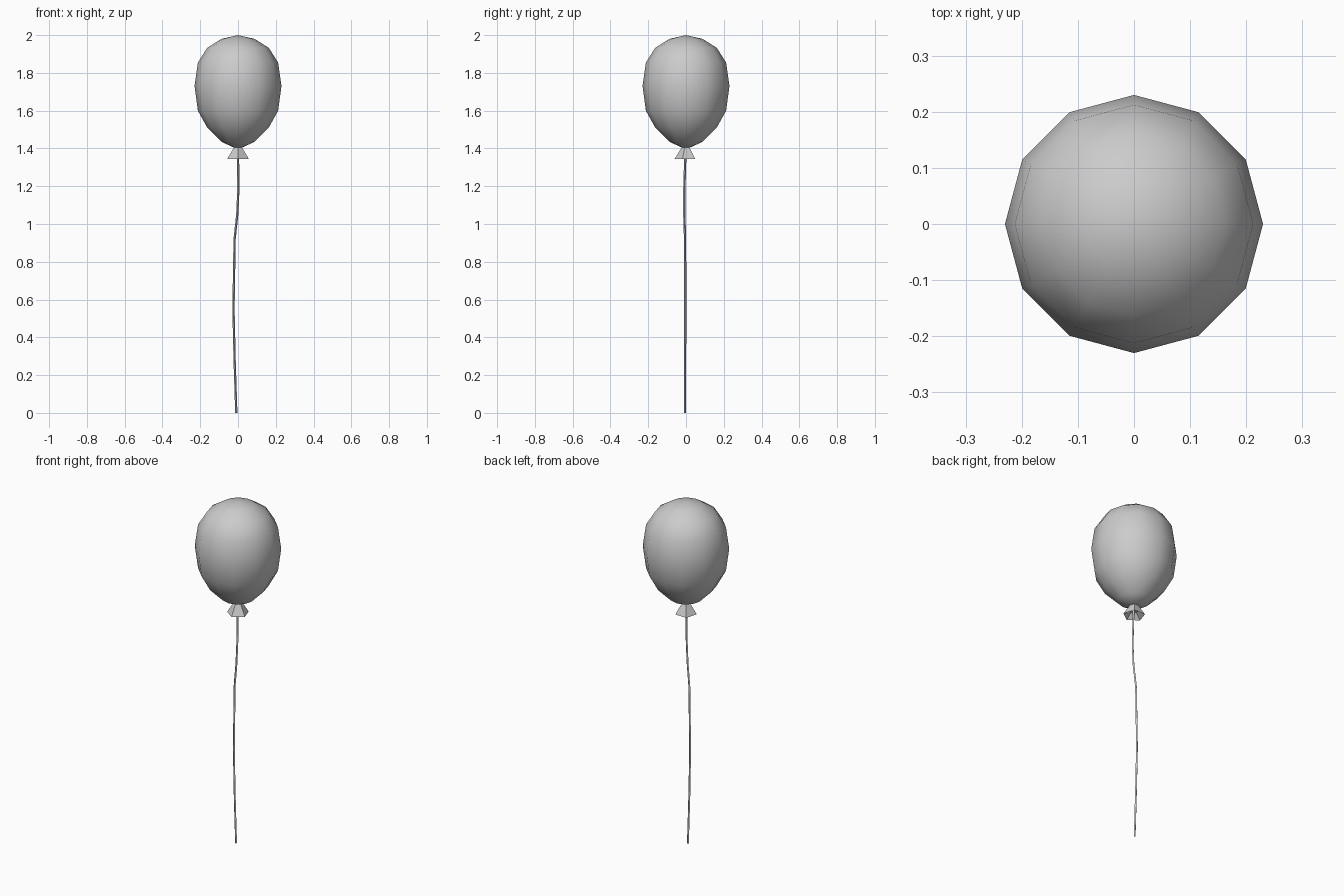
import bpy, bmesh
from math import pi, sin, cos
from mathutils import Vector

cube = bpy.data.objects.get("Cube")
if cube:
    bpy.data.objects.remove(cube)

# One plain grey for every part
grey = bpy.data.materials.new("soft grey")
grey.use_nodes = True
COLOUR = (0.6, 0.6, 0.6, 1)
grey.diffuse_color = COLOUR
grey.node_tree.nodes["Principled BSDF"].inputs["Base Color"].default_value = COLOUR


def add_object(name, bm, smooth):
    mesh = bpy.data.meshes.new(name)
    for face in bm.faces:
        face.smooth = smooth
    bm.to_mesh(mesh)
    bm.free()
    mesh.materials.append(grey)
    obj = bpy.data.objects.new(name, mesh)
    bpy.context.collection.objects.link(obj)
    return obj


def bridge(bm, low, high):
    n = len(low)
    for i in range(n):
        j = (i + 1) % n
        bm.faces.new((low[i], low[j], high[j], high[i]))


def ring(bm, centre, radius, sides, start=0.0):
    angles = [start + 2 * pi * i / sides for i in range(sides)]
    return [bm.verts.new(Vector(centre) + Vector((radius * cos(a), radius * sin(a), 0)))
            for a in angles]


# Balloon: twelve sides, rounded top and tapered bottom
bm = bmesh.new()
heights = [1.435, 1.51, 1.60, 1.73, 1.855, 1.933, 1.98]
rings = [ring(bm, (0, 0, z), 0.23 * sin(pi * (k + 1) / 8), 12)
         for k, z in enumerate(heights)]
for low, high in zip(rings, rings[1:]):
    bridge(bm, low, high)
bottom = bm.verts.new((0, 0, 1.395))
top = bm.verts.new((0, 0, 2.0))
for i in range(12):
    j = (i + 1) % 12
    bm.faces.new((rings[0][j], rings[0][i], bottom))
    bm.faces.new((rings[-1][i], rings[-1][j], top))
add_object("balloon", bm, True)

# Knot: flared five-sided skirt, hollow underneath
bm = bmesh.new()
rim = ring(bm, (0, 0, 1.345), 0.06, 5, -pi / 2)
neck = ring(bm, (0, 0, 1.405), 0.023, 5, -pi / 2)
inner = ring(bm, (0, 0, 1.375), 0.025, 5, -pi / 2)
bridge(bm, rim, neck)
bridge(bm, inner, rim)
bm.faces.new(neck)
bm.faces.new(inner[::-1])
add_object("knot", bm, False)

# String: thin four-sided strand with a gentle wave
path = [(0, -0.003, 1.38), (0.002, -0.009, 1.18), (-0.004, -0.009, 1.05),
        (-0.018, -0.005, 0.92), (-0.024, -0.004, 0.55), (-0.018, -0.005, 0.28),
        (-0.009, -0.005, 0)]
bm = bmesh.new()
strand = [ring(bm, p, 0.006, 4) for p in reversed(path)]
for low, high in zip(strand, strand[1:]):
    bridge(bm, low, high)
bm.faces.new(strand[0][::-1])
bm.faces.new(strand[-1])
add_object("string", bm, False)
